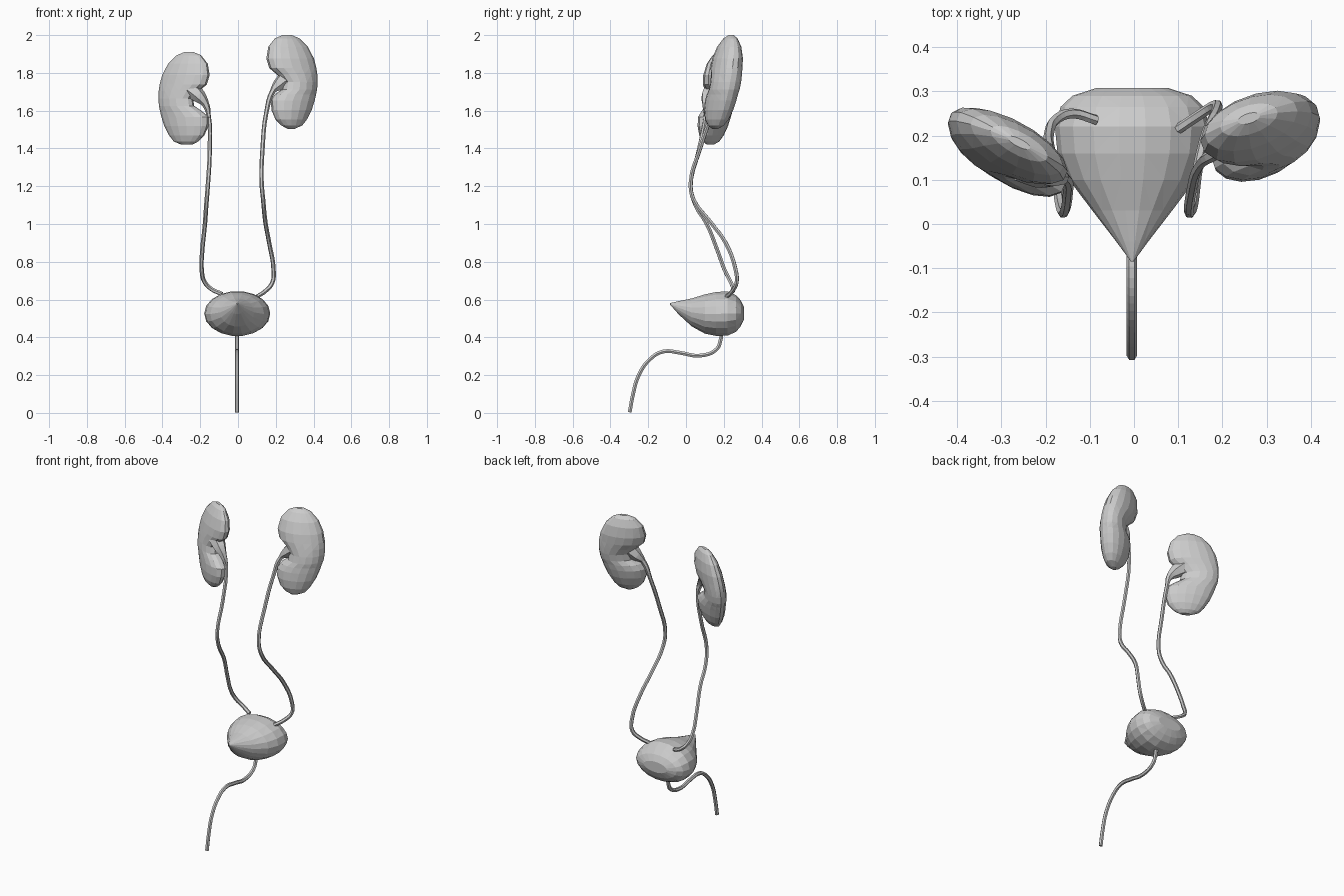
import bpy, bmesh, math
from mathutils import Vector

if "Cube" in bpy.data.objects:
    bpy.data.objects.remove(bpy.data.objects["Cube"])

gray = bpy.data.materials.new("plain_gray")
gray.diffuse_color = (0.6, 0.6, 0.6, 1)
gray.use_nodes = True
gray.node_tree.nodes["Principled BSDF"].inputs["Base Color"].default_value = gray.diffuse_color


def loft(name, rings):
    """Skin a list of closed point rings, capping both ends."""
    bm = bmesh.new()
    loops = [[bm.verts.new(p) for p in ring] for ring in rings]
    n = len(loops[0])
    for a, b in zip(loops, loops[1:]):
        for i in range(n):
            j = (i + 1) % n
            bm.faces.new((a[i], a[j], b[j], b[i]))
    bm.faces.new(loops[0])
    bm.faces.new(loops[-1])
    bmesh.ops.triangulate(bm, faces=bm.faces)
    bmesh.ops.recalc_face_normals(bm, faces=bm.faces)
    me = bpy.data.meshes.new(name)
    bm.to_mesh(me)
    bm.free()
    me.materials.append(gray)
    ob = bpy.data.objects.new(name, me)
    bpy.context.collection.objects.link(ob)
    return ob


def tube(name, points, radius=0.0115):
    """Six-sided tube along smooth path; points are (x, y, z[, radius factor])."""
    cu = bpy.data.curves.new(name + "_path", 'CURVE')
    cu.dimensions = '3D'
    cu.bevel_depth = radius
    cu.bevel_resolution = 1
    cu.resolution_u = 4
    cu.use_fill_caps = True
    sp = cu.splines.new('BEZIER')
    sp.bezier_points.add(len(points) - 1)
    for bp, p in zip(sp.bezier_points, points):
        bp.co = p[:3]
        bp.radius = p[3] if len(p) > 3 else 1
        bp.handle_left_type = bp.handle_right_type = 'AUTO'
    tmp = bpy.data.objects.new(name + "_path", cu)
    bpy.context.collection.objects.link(tmp)
    bpy.context.view_layer.update()
    dg = bpy.context.evaluated_depsgraph_get()
    me = bpy.data.meshes.new_from_object(tmp.evaluated_get(dg))
    bpy.data.objects.remove(tmp)
    me.name = name
    me.materials.clear()
    me.materials.append(gray)
    for f in me.polygons:
        f.use_smooth = False
        f.material_index = 0
    ob = bpy.data.objects.new(name, me)
    bpy.context.collection.objects.link(ob)
    return ob


# Kidney profile: relative height, inner edge, outer edge, thickness factor
BEAN = [(-1, .262, .30, .2), (-.93, .23, .34, .5), (-.8, .198, .365, .75),
        (-.6, .177, .39, .93), (-.4, .174, .406, 1), (-.27, .193, .413, 1),
        (-.16, .232, .419, 1), (0, .238, .421, 1), (.16, .205, .42, 1),
        (.3, .165, .415, 1), (.5, .15, .402, .96), (.75, .16, .37, .75),
        (.93, .195, .325, .43), (1, .235, .285, .15)]


def kidney(name, side, zc, half, yc, yaw, tilt, thick, low):
    rings = []
    for h, xi, xo, t in BEAN:
        if h < -.3:
            xi -= low
        xc, w = (xi + xo) / 2, (xo - xi) / 2
        ring = []
        for i in range(16):
            a = 2 * math.pi * i / 16
            x = xc + w * math.cos(a)
            y = yc + yaw * (x - .285) + tilt * h + thick * t * math.sin(a)
            ring.append((side * x, y, zc + half * h))
        rings.append(ring)
    return loft(name, rings)


kidney("upper_kidney", 1, 1.752, .248, .2, .25, .045, .078, 0)
kidney("lower_kidney", -1, 1.665, .245, .165, .45, .03, .066, .02)

# Ureters, with the flared pelvis at the top of each
tube("upper_kidney_ureter", [
    (.25, .185, 1.765, 4), (.215, .175, 1.735, 3), (.185, .16, 1.705, 1.3),
    (.15, .135, 1.59), (.13, .075, 1.4), (.125, .025, 1.22), (.133, .04, 1.13),
    (.145, .13, 1.01), (.165, .21, .9), (.188, .262, .76), (.182, .268, .69),
    (.145, .245, .645), (.1, .215, .615)])
tube("lower_kidney_ureter", [
    (-.245, .14, 1.71, 4.2), (-.205, .115, 1.675, 3.2), (-.172, .105, 1.635, 1.7),
    (-.156, .105, 1.58), (-.15, .065, 1.38), (-.16, .025, 1.2), (-.168, .05, 1.1),
    (-.175, .11, 1.0), (-.19, .17, .85), (-.192, .205, .755), (-.178, .235, .695),
    (-.14, .25, .655), (-.085, .235, .63)])

# Bladder: depth position, half width, bottom, top
BLADDER = [(-.085, .003, .574, .581), (-.04, .036, .522, .592), (.03, .09, .457, .607),
           (.1, .143, .418, .629), (.16, .169, .406, .642), (.22, .175, .407, .645),
           (.265, .162, .428, .624), (.29, .135, .458, .597), (.308, .08, .495, .56)]
loft("bladder", [[(-.004 + w * math.cos(a), y, (lo + hi) / 2 + (hi - lo) / 2 * math.sin(a))
                  for a in (2 * math.pi * i / 18 for i in range(18))]
                 for y, w, lo, hi in BLADDER])

# Urethra
tube("urethra", [(-.005, .188, .44), (-.005, .183, .385), (-.005, .16, .335),
                 (-.005, .07, .303), (-.005, -.03, .318), (-.005, -.12, .325),
                 (-.005, -.19, .285), (-.005, -.25, .2), (-.005, -.28, .1),
                 (-.005, -.298, .003)])
